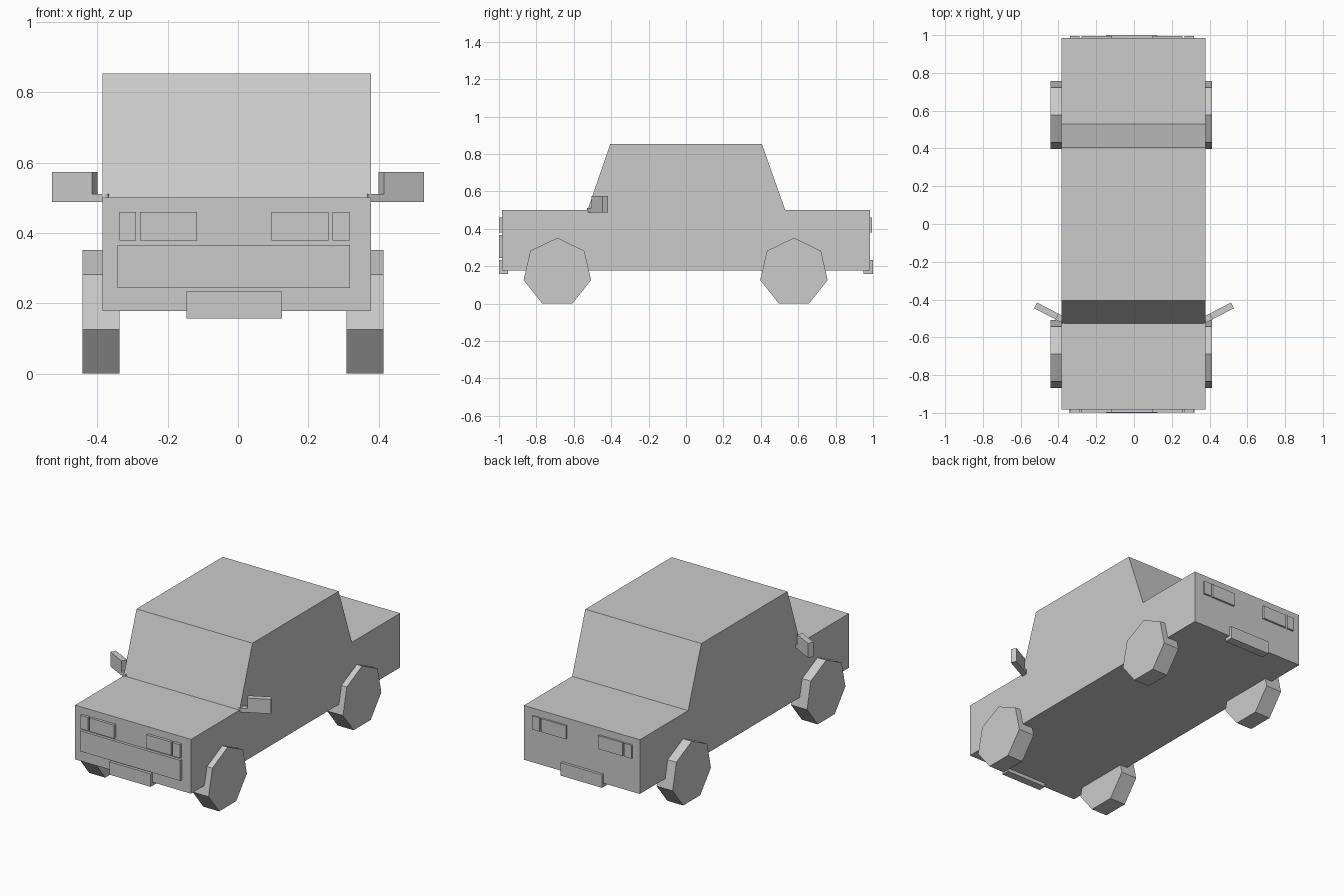
import bpy, bmesh, math
from mathutils import Vector

if "Cube" in bpy.data.objects:
    bpy.data.objects.remove(bpy.data.objects["Cube"])


def prism(name, points, thickness):
    """Extrude a closed outline of 3D points along a vector."""
    bm = bmesh.new()
    face = bm.faces.new([bm.verts.new(p) for p in points])
    new = bmesh.ops.extrude_face_region(bm, geom=[face], use_keep_orig=True)
    moved = [v for v in new["geom"] if isinstance(v, bmesh.types.BMVert)]
    bmesh.ops.translate(bm, verts=moved, vec=thickness)
    bmesh.ops.recalc_face_normals(bm, faces=bm.faces)
    mesh = bpy.data.meshes.new(name)
    bm.to_mesh(mesh)
    bm.free()
    obj = bpy.data.objects.new(name, mesh)
    bpy.context.collection.objects.link(obj)
    return obj


def box(name, x0, x1, y0, y1, z0, z1):
    outline = [(x0, y0, z0), (x1, y0, z0), (x1, y0, z1), (x0, y0, z1)]
    return prism(name, outline, Vector((0, y1 - y0, 0)))


# Body: side profile extruded across the width
profile = [(-0.983, 0.178), (0.984, 0.178), (0.984, 0.501), (0.53, 0.501),
           (0.406, 0.853), (-0.405, 0.853), (-0.526, 0.501), (-0.983, 0.501)]
prism("body", [(-0.385, y, z) for y, z in profile], Vector((0.764, 0, 0)))

# Wheels: seven-sided, one vertex at the top
R = 0.185
hub_z = R * math.cos(math.pi / 7)
for end, cy in (("front", -0.688), ("rear", 0.577)):
    for side, x in (("left", -0.442), ("right", 0.309)):
        rim = [(x, cy + R * math.sin(i * math.tau / 7),
                hub_z + R * math.cos(i * math.tau / 7)) for i in range(7)]
        prism(f"{end}_{side}_wheel", rim, Vector((0.105, 0, 0)))

# Lights and number plates on both ends
MID = -0.0105
for end, y0, y1, p0, p1 in (("front", -0.999, -0.97, -1.0, -0.952),
                            ("rear", 0.97, 0.995, 0.948, 1.0)):
    for side, s in (("left", -1), ("right", 1)):
        box(f"{end}_{side}_main_light", MID + s * 0.106, MID + s * 0.268,
            y0, y1, 0.379, 0.459)
        box(f"{end}_{side}_side_light", MID + s * 0.279, MID + s * 0.327,
            y0, y1, 0.379, 0.459)
    box(f"{end}_plate", -0.147, 0.125, p0, p1, 0.157, 0.234)

# Grille
box("grille", -0.343, 0.319, -0.999, -0.97, 0.244, 0.366)

# Door mirrors: L-shaped outline (head and low stem), swept backwards
slope = 0.52
shape = [(0.37, 0.488), (0.529, 0.488), (0.529, 0.574),
         (0.415, 0.574), (0.415, 0.511), (0.37, 0.511)]
for side, s in (("left", -1), ("right", 1)):
    outline = [(s * x, -0.446 + (x - 0.529) * slope, z) for x, z in shape]
    prism(f"{side}_door_mirror", outline, Vector((-s * 0.016, 0.030, 0)))
